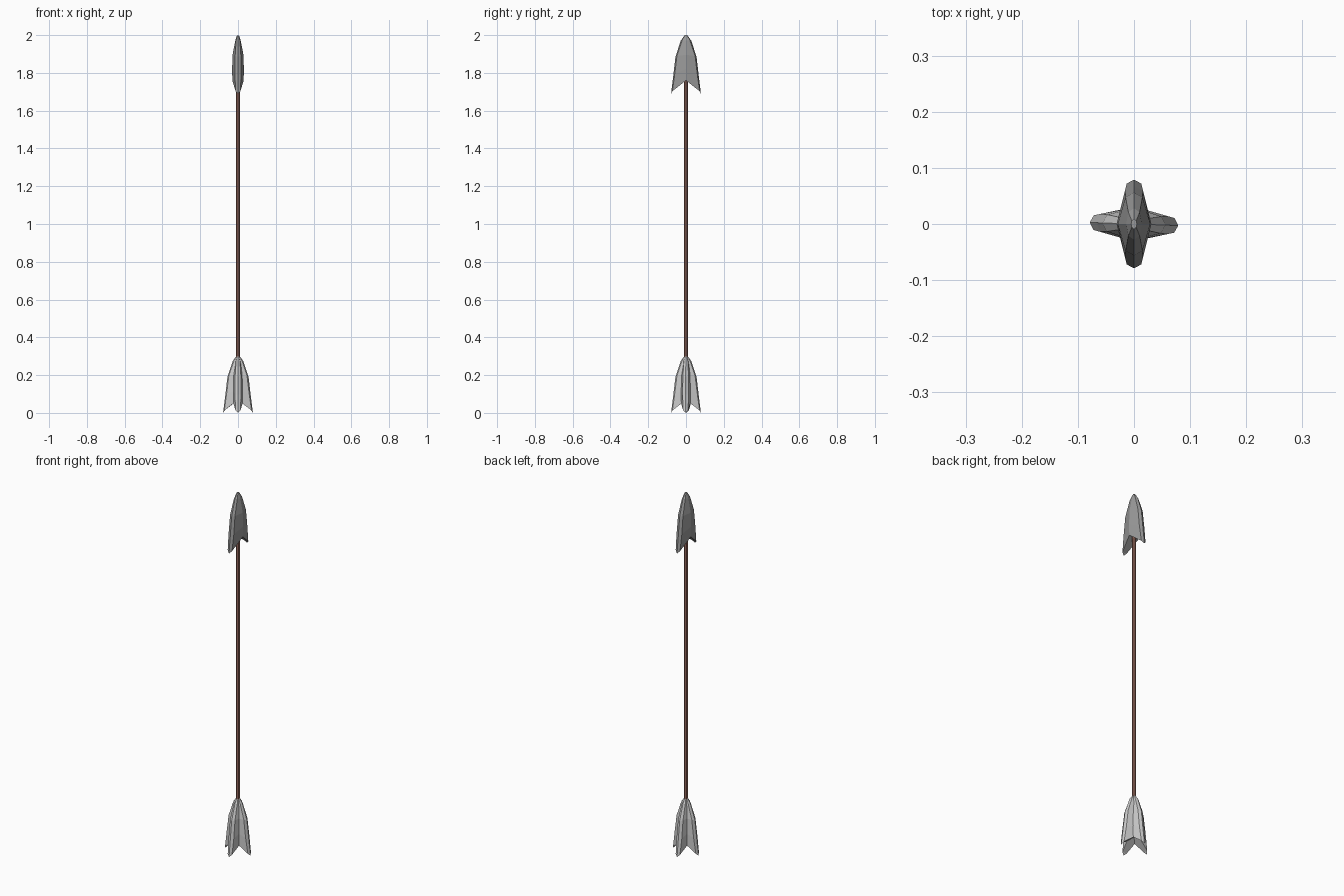
import bpy, bmesh
from math import radians
from mathutils import Matrix

if "Cube" in bpy.data.objects:
    bpy.data.objects.remove(bpy.data.objects["Cube"])


def paint(obj, name, rgb):
    mat = bpy.data.materials.get(name) or bpy.data.materials.new(name)
    mat.diffuse_color = (*rgb, 1)
    mat.use_nodes = True
    mat.node_tree.nodes["Principled BSDF"].inputs["Base Color"].default_value = mat.diffuse_color
    obj.data.materials.append(mat)


# Rows from tip to barbs, measured from the blade's lowest point:
# ridge half thickness, ridge z, shoulder half thickness, shoulder y, shoulder z, rim y, rim z
ROWS = [
    (0.005, 0.310, 0.004, 0.006, 0.309, 0.009, 0.307),
    (0.014, 0.282, 0.010, 0.021, 0.282, 0.028, 0.280),
    (0.029, 0.205, 0.015, 0.048, 0.200, 0.056, 0.195),
    (0.031, 0.130, 0.016, 0.060, 0.100, 0.067, 0.098),
    (0.030, 0.070, 0.013, 0.072, 0.013, 0.079, 0.000),
]


def blade(name, z, angle=0, scale=1.0):
    """Eight-sided lofted blade with a swallow-tail notch underneath."""
    bm = bmesh.new()
    rings = []
    for t, zc, s, ys, zs, w, zr in ROWS:
        pts = [(0, w, zr), (-s, ys, zs), (-t, 0, zc), (-s, -ys, zs),
               (0, -w, zr), (s, -ys, zs), (t, 0, zc), (s, ys, zs)]
        rings.append([bm.verts.new(p) for p in pts])
    for a, b in zip(rings, rings[1:]):
        for i in range(8):
            j = (i + 1) % 8
            bm.faces.new((a[i], a[j], b[j], b[i]))
    bm.faces.new(rings[0])
    end = rings[-1]
    for order in ((7, 0, 1), (3, 4, 5), (6, 7, 1, 2), (2, 3, 5, 6)):
        bm.faces.new([end[i] for i in order])
    bmesh.ops.recalc_face_normals(bm, faces=bm.faces)
    bm.transform(Matrix.Translation((0, 0, z))
                 @ Matrix.Rotation(radians(angle), 4, 'Z')
                 @ Matrix.Diagonal((1, 1, scale, 1)))
    me = bpy.data.meshes.new(name)
    bm.to_mesh(me)
    bm.free()
    obj = bpy.data.objects.new(name, me)
    bpy.context.collection.objects.link(obj)
    return obj


# Shaft
bpy.ops.mesh.primitive_cylinder_add(vertices=8, radius=0.011, depth=1.78,
                                    location=(0, 0, 0.96))
shaft = bpy.context.object
shaft.name = "shaft"
paint(shaft, "dark_wood", (0.28, 0.13, 0.10))

# Arrowhead
paint(blade("arrowhead", 1.69), "dark_metal", (0.32, 0.32, 0.32))

# Two crossed feather vanes
for i, angle in enumerate((0, 88)):
    paint(blade(f"fletching_{i + 1}", 0, angle, 0.98), "feather", (0.65, 0.65, 0.65))
